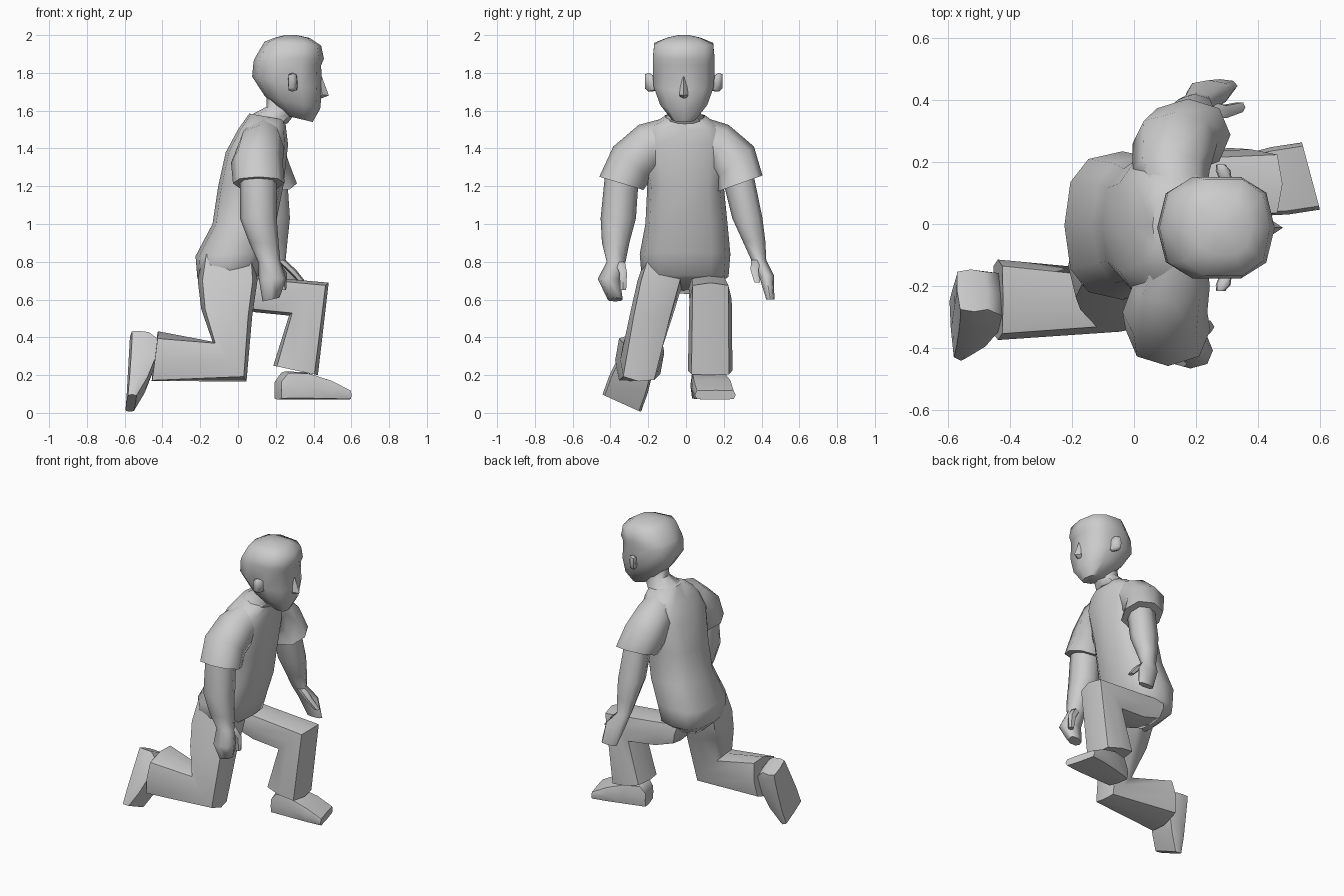
import bpy, bmesh, math
from mathutils import Vector as V


def loft(name, rings, n=8, p=4.0, angle=58):
    """Skin over rings (centre, half-axis u, half-axis v) with superellipse sections."""
    bm = bmesh.new()
    loops = []
    for c, u, v in rings:
        loop = []
        for i in range(n):
            a = 2 * math.pi * i / n
            k = [math.copysign(abs(w) ** (2 / p), w) if abs(w) > 1e-6 else 0
                 for w in (math.cos(a), math.sin(a))]
            loop.append(bm.verts.new(V(c) + V(u) * k[0] + V(v) * k[1]))
        loops.append(loop)
    for a, b in zip(loops, loops[1:]):
        for i in range(n):
            j = (i + 1) % n
            bm.faces.new((a[i], a[j], b[j], b[i]))
    bm.faces.new(loops[0])
    bm.faces.new(loops[-1])
    bmesh.ops.recalc_face_normals(bm, faces=bm.faces)
    me = bpy.data.meshes.new(name)
    bm.to_mesh(me)
    bm.free()
    ob = bpy.data.objects.new(name, me)
    bpy.context.collection.objects.link(ob)
    bpy.context.view_layer.objects.active = ob
    bpy.ops.object.select_all(action='DESELECT')
    ob.select_set(True)
    bpy.ops.object.shade_smooth_by_angle(angle=math.radians(angle))
    return ob


def level(x0, x1, y0, y1, z0, z1=None):
    """Ring spanning x0..x1 and y0..y1, tilted from z0 at x0 to z1 at x1."""
    z1 = z0 if z1 is None else z1
    return (((x0 + x1) / 2, (y0 + y1) / 2, (z0 + z1) / 2),
            ((x1 - x0) / 2, 0, (z1 - z0) / 2), (0, (y1 - y0) / 2, 0))


# torso and neck
loft("torso", [
    level(-0.13, 0.06, -0.13, 0.14, 0.63, 0.70),
    level(-0.215, 0.115, -0.235, 0.225, 0.71, 0.73),
    level(-0.225, 0.15, -0.245, 0.235, 0.83, 0.85),
    level(-0.135, 0.20, -0.215, 0.22, 1.0),
    level(-0.105, 0.24, -0.205, 0.20, 1.2),
    level(-0.065, 0.265, -0.25, 0.23, 1.38, 1.42),
    level(0.00, 0.255, -0.22, 0.20, 1.50),
    level(0.06, 0.25, -0.12, 0.11, 1.585, 1.55)], n=12, p=2.6)
loft("neck", [level(0.055, 0.26, -0.12, 0.11, 1.57, 1.53),
              level(0.15, 0.30, -0.08, 0.065, 1.62, 1.58),
              level(0.15, 0.32, -0.075, 0.06, 1.71, 1.66)], n=8, p=2.2)

# head
HY = -0.012
loft("head", [level(x0, x1, HY - w, HY + w, z0, z1) for x0, x1, w, z0, z1 in (
    (0.25, 0.395, 0.065, 1.575, 1.54),
    (0.14, 0.435, 0.13, 1.68, 1.61),
    (0.075, 0.445, 0.167, 1.78, 1.71),
    (0.082, 0.44, 0.17, 1.86, 1.84),
    (0.09, 0.455, 0.17, 1.88, 1.875),
    (0.14, 0.44, 0.162, 1.965, 1.945),
    (0.20, 0.38, 0.09, 1.988, 1.985),
    (0.25, 0.31, 0.03, 2.0, 2.0))], n=10, p=2.6)
loft("nose", [((0.434, HY, 1.78), (0.01, 0, 0), (0, 0.010, 0)),
              ((0.445, HY, 1.685), (0.036, 0, -0.005), (0, 0.024, 0)),
              ((0.43, HY, 1.665), (0.01, 0, 0), (0, 0.015, 0))], n=4)
for s in (-1, 1):
    loft("ear", [((0.30, HY + s * 0.14, 1.74), (0.018, 0, 0), (0, 0, 0.035)),
                 ((0.288, HY + s * 0.185, 1.75), (0.024, 0, 0), (0, 0, 0.05)),
                 ((0.28, HY + s * 0.205, 1.755), (0.014, 0, 0), (0, 0, 0.038))], n=8, p=4)

# sleeves: side, outward shift, cuff x, cuff y, cuff rise
for s, d, cx, cy, rise in ((-1, 0.0, 0.11, 0.342, 0.035), (1, -0.025, 0.175, 0.288, 0.042)):
    mx = (0.09 + cx) / 2
    loft("sleeve", [
        ((0.14, s * 0.08, 1.45), (0, 0, 0.12), (0.09, 0, 0)),
        ((0.12, s * (0.20 + d), 1.40), (0, s * 0.05, 0.125), (0.125, 0, 0)),
        ((mx, s * (0.285 + d), 1.325), (0, s * 0.10, 0.085), (0.137, 0, 0)),
        ((cx, s * cy, 1.215), (0, s * 0.117, rise), (0.137, 0, 0))], n=8, p=2.25)

# arms with hands
loft("right_arm", [
    level(0.01, 0.205, -0.43, -0.25, 1.25),
    level(0.01, 0.205, -0.452, -0.265, 1.03),
    level(0.06, 0.215, -0.445, -0.30, 0.90),
    level(0.105, 0.225, -0.42, -0.32, 0.80),
    level(0.11, 0.255, -0.467, -0.35, 0.71),
    level(0.13, 0.22, -0.415, -0.335, 0.59, 0.61)], n=8, p=2.4)
loft("right_thumb", [level(0.16, 0.22, -0.38, -0.32, 0.80),
                     level(0.20, 0.26, -0.355, -0.31, 0.74),
                     level(0.22, 0.255, -0.35, -0.315, 0.65)], n=6, p=2.5)
loft("left_arm", [
    level(0.09, 0.26, 0.19, 0.36, 1.25),
    level(0.10, 0.275, 0.245, 0.405, 1.03),
    level(0.13, 0.262, 0.30, 0.42, 0.91),
    level(0.155, 0.252, 0.345, 0.425, 0.81),
    level(0.17, 0.315, 0.385, 0.465, 0.73),
    level(0.22, 0.335, 0.425, 0.468, 0.60)], n=8, p=2.4)
loft("left_thumb", [level(0.20, 0.25, 0.34, 0.40, 0.81),
                    level(0.26, 0.31, 0.34, 0.385, 0.755),
                    level(0.325, 0.36, 0.36, 0.395, 0.69)], n=6, p=2.5)

# legs, bent with a mitre at the knee
loft("front_leg", [
    ((-0.06, 0.115, 0.66), (-0.02, 0, 0.08), (0, 0.10, 0)),
    ((0.10, 0.12, 0.628), (0.01, 0, 0.095), (0, 0.105, 0)),
    ((0.375, 0.13, 0.602), (0.105, 0, 0.087), (0, 0.112, 0)),
    ((0.305, 0.128, 0.225), (0.118, 0, -0.025), (0, 0.118, 0))], n=8, p=4)
loft("kneeling_leg", [
    ((-0.05, -0.11, 0.84), (0.14, 0, 0), (0, 0.10, 0)),
    ((-0.055, -0.135, 0.70), (0.158, 0, 0), (0, 0.122, 0)),
    ((-0.06, -0.18, 0.53), (0.135, 0, -0.02), (0, 0.115, 0)),
    ((-0.045, -0.25, 0.272), (0.09, 0, -0.105), (0, 0.098, -0.01)),
    ((-0.44, -0.245, 0.30), (-0.017, 0, -0.132), (0, 0.13, 0.02))], n=8, p=4)


# shoes, from the heel along f, with side s and up u
def shoe(name, heel, f, s, u):
    heel, f, s, u = V(heel), V(f), V(s), V(u)
    loft(name, [(heel + f * t + u * h / 2, s * w, u * h / 2) for t, h, w in (
        (0.0, 0.10, 0.075), (0.10, 0.15, 0.085), (0.40, 0.145, 0.10),
        (0.72, 0.105, 0.112), (1.0, 0.05, 0.112))], n=8, p=6)


shoe("front_shoe", (0.212, 0.10, 0.07), (0.36, 0.055, 0), (-0.26, 0.97, 0), (0, 0, 1))
shoe("kneeling_shoe", (-0.572, -0.215, 0.405), (-0.02, -0.125, -0.352),
     (0.07, -0.91, 0.41), (1, 0, -0.05))
